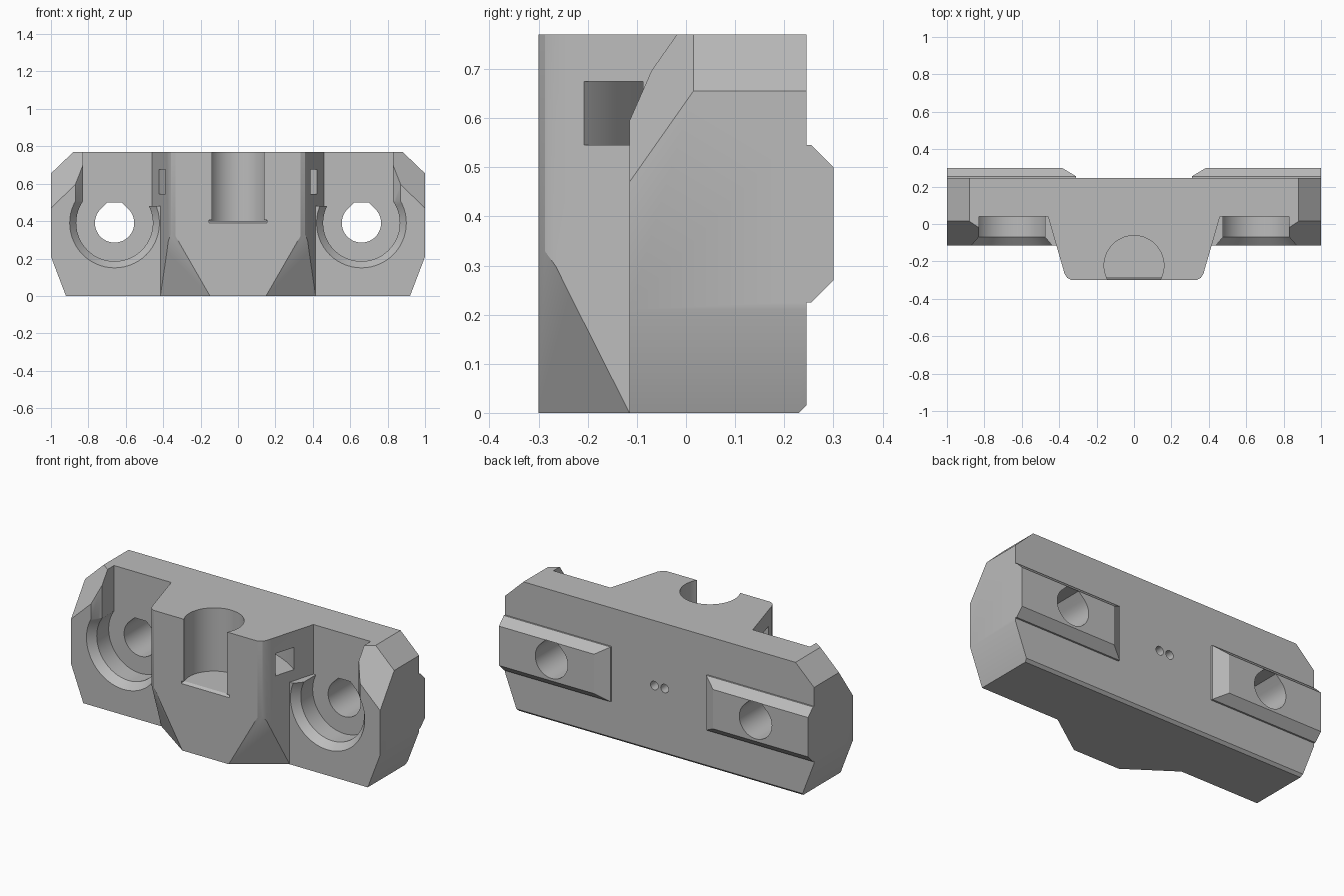
import bpy, bmesh
from math import sin, cos, radians
from mathutils import Vector
from mathutils.geometry import normal as plane_normal

if "Cube" in bpy.data.objects:
    bpy.data.objects.remove(bpy.data.objects["Cube"])

grey = bpy.data.materials.new("plain grey")
grey.use_nodes = True
grey.diffuse_color = (0.5, 0.5, 0.5, 1)
grey.node_tree.nodes["Principled BSDF"].inputs["Base Color"].default_value = (0.5, 0.5, 0.5, 1)

PLACE = {"x": lambda u, v, t: (t, u, v),
         "y": lambda u, v, t: (u, t, v),
         "z": lambda u, v, t: (u, v, t)}


def finish(name, bm):
    bmesh.ops.recalc_face_normals(bm, faces=bm.faces)
    mesh = bpy.data.meshes.new(name)
    bm.to_mesh(mesh)
    bm.free()
    mesh.materials.append(grey)
    ob = bpy.data.objects.new(name, mesh)
    bpy.context.collection.objects.link(ob)
    return ob


def loft(name, rings):
    """Closed solid through matching rings of points."""
    bm = bmesh.new()
    rows = [[bm.verts.new(p) for p in ring] for ring in rings]
    n = len(rows[0])
    for a, b in zip(rows, rows[1:]):
        for i in range(n):
            j = (i + 1) % n
            bm.faces.new((a[i], a[j], b[j], b[i]))
    bm.faces.new(rows[0][::-1])
    bm.faces.new(rows[-1])
    return finish(name, bm)


def prism(name, pts, axis, start, end):
    place = PLACE[axis]
    return loft(name, [[place(u, v, t) for u, v in pts] for t in (start, end)])


def arc(cx, cy, r, start=0, end=360, steps=56):
    full = end - start == 360
    n = steps if full else steps + 1
    angles = [radians(start + (end - start) * i / steps) for i in range(n)]
    return [(cx + r * cos(a), cy + r * sin(a)) for a in angles]


def slice_off(ob, points, keep):
    """Cut a solid by the plane of three points, keeping one side."""
    points = [Vector(p) for p in points]
    no = plane_normal(points)
    if no.dot(Vector(keep) - points[0]) > 0:
        no = -no
    bm = bmesh.new()
    bm.from_mesh(ob.data)
    cut = bmesh.ops.bisect_plane(bm, geom=bm.verts[:] + bm.edges[:] + bm.faces[:], dist=1e-5,
                                 plane_co=points[0], plane_no=no, clear_outer=True)
    edges = [e for e in cut["geom_cut"] if isinstance(e, bmesh.types.BMEdge)]
    bmesh.ops.holes_fill(bm, edges=edges, sides=0)
    bmesh.ops.recalc_face_normals(bm, faces=bm.faces)
    bm.to_mesh(ob.data)
    bm.free()


def combine(target, tool, operation):
    mod = target.modifiers.new(operation.lower(), "BOOLEAN")
    mod.operation, mod.solver, mod.object = operation, "EXACT", tool
    bpy.context.view_layer.objects.active = target
    bpy.ops.object.modifier_apply(modifier=mod.name)
    bpy.data.objects.remove(tool)


TOP, FRONT, BACK = 0.77, -0.115, 0.245
HX, HZ = 0.66, 0.39        # bolt hole centre
SIDES = (-1, 1)

# Eight-sided plate
half = [(0.92, 0), (1, 0.21), (1, 0.655), (0.88, TOP)]
outline = half + [(-x, z) for x, z in reversed(half)]
block = prism("mounting_block", outline, "y", FRONT, BACK)
slice_off(block, [(0, 0.23, 0), (1, 0.23, 0), (0, BACK, 0.015)], (0, 0, HZ))
for s in SIDES:
    # Slanted front corner
    slice_off(block, [(s, FRONT, 0.47), (s, 0.015, 0.655), (s * 0.88, 0.015, TOP)], (0, 0.1, HZ))

# Open slots above the bolt pockets
for s in SIDES:
    slot = [(0.4, 0.04), (0.83, 0.04), (0.83, -0.07), (0.87, FRONT), (0.91, -0.16), (0.4, -0.16)]
    combine(block, prism("slot", [(s * x, y) for x, y in slot], "z", 0.48, 0.9), "DIFFERENCE")

# Central boss with rounded corners and sloped lower corners
half = [(0.46, 0.1), (0.46, 0.04), (0.38, -0.235), (0.372, -0.265), (0.358, -0.287), (0.335, -0.3)]
boss = prism("boss", half + [(-x, y) for x, y in reversed(half)], "z", 0, TOP)
for s in SIDES:
    slice_off(boss, [(s * 0.415, FRONT, 0), (s * 0.15, -0.3, 0), (s * 0.34, -0.3, 0.33)], (0, 0, HZ))
combine(block, boss, "UNION")

# Back rails with chamfered edges and inner ends
for s in SIDES:
    profile = [(0.2, 0.225), (0.255, 0.225), (0.3, 0.27), (0.3, 0.5), (0.255, 0.545), (0.2, 0.545)]
    rail = prism("rail", profile, "x", s * 0.31, s)
    slice_off(rail, [(s * 0.31, 0.255, 0), (s * 0.385, 0.3, 0), (s * 0.31, 0.255, 1)],
              (s * 0.8, 0.22, HZ))
    combine(block, rail, "UNION")

for s in SIDES:
    # Round bolt pocket with a chamfered rim
    steps = [(0.04, 0.205), (-0.07, 0.205), (FRONT, 0.24), (-0.2, 0.24)]
    rings = [[(x, y, z) for x, z in arc(s * HX, HZ, r)] for y, r in steps]
    combine(block, loft("pocket", rings), "DIFFERENCE")
    # Bolt hole with a flattened peak
    hole = arc(s * HX, HZ, 0.105, 135, 405, 42)
    hole += [(s * HX + 0.038, HZ + 0.11), (s * HX - 0.038, HZ + 0.11)]
    combine(block, prism("bolt_hole", hole, "y", -0.05, 0.4), "DIFFERENCE")
    # Small pin hole in the back
    combine(block, prism("pin_hole", arc(s * 0.033, HZ, 0.025, steps=24), "y", 0.1, 0.4), "DIFFERENCE")

# Open round socket in the boss and its sloped lip
combine(block, prism("socket", arc(0, -0.222, 0.16), "z", 0.4, 0.9), "DIFFERENCE")
lip = [(-0.275, 0.405), (-0.32, 0.378), (-0.32, 0.405)]
combine(block, prism("lip", lip, "x", -0.155, 0.155), "DIFFERENCE")

# Curved strap channel behind the socket
channel = arc(0, -0.65, 0.704, 40, 140, 40) + arc(0, -0.65, 0.589, 140, 40, 40)
combine(block, prism("strap_channel", channel, "z", 0.545, 0.675), "DIFFERENCE")

bpy.ops.object.select_all(action="DESELECT")
block.select_set(True)
bpy.context.view_layer.objects.active = block
bpy.ops.object.shade_smooth_by_angle(angle=radians(25))
